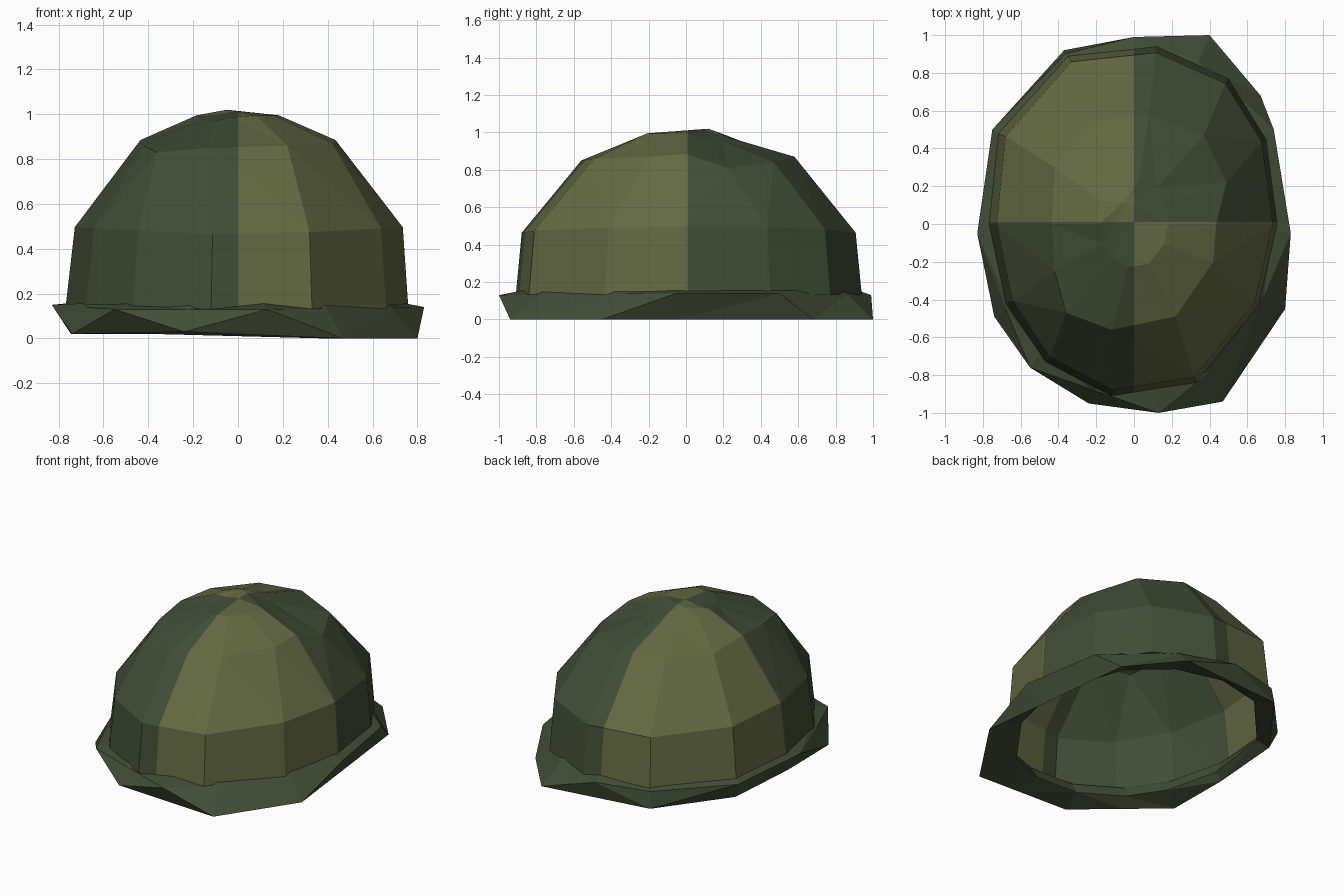
import bpy, bmesh, math
from mathutils import Vector

if "Cube" in bpy.data.objects:
    bpy.data.objects.remove(bpy.data.objects["Cube"])


def material(name, rgb):
    m = bpy.data.materials.new(name)
    m.diffuse_color = (*rgb, 1)
    m.use_nodes = True
    m.node_tree.nodes["Principled BSDF"].inputs["Base Color"].default_value = m.diffuse_color
    return m


dark = material("dark green", (0.054, 0.074, 0.037))
olive = material("olive", (0.126, 0.143, 0.056))

# Counter-clockwise outline of the shell base
BASE = [(0.76, 0.0), (0.70, 0.45), (0.50, 0.77), (0.12, 0.94), (-0.35, 0.89), (-0.72, 0.48),
        (-0.77, 0.0), (-0.68, -0.42), (-0.47, -0.73), (-0.12, -0.91), (0.33, -0.84), (0.66, -0.43)]
# Uneven shoulder ring of the shell
SHOULDER = [(0.435, 0.0, 0.885), (0.49, 0.22, 0.81), (0.37, 0.47, 0.84), (0.08, 0.58, 0.87),
            (-0.22, 0.54, 0.86), (-0.42, 0.30, 0.86), (-0.435, 0.0, 0.885), (-0.42, -0.25, 0.86),
            (-0.36, -0.47, 0.83), (-0.12, -0.56, 0.85), (0.22, -0.49, 0.86), (0.42, -0.2, 0.87)]
# Outer edge of the brim, zigzagging between raised and dipped points
EDGE = [(0.83, -0.05, 0.14), (0.74, 0.50, 0.14), (0.67, 0.68, 0.0), (0.40, 1.0, 0.0),
        (0.0, 0.99, 0.13), (-0.37, 0.92, 0.02), (-0.75, 0.50, 0.13), (-0.83, -0.05, 0.15),
        (-0.74, -0.49, 0.02), (-0.55, -0.76, 0.13), (-0.24, -0.95, 0.03), (0.13, -1.0, 0.13),
        (0.47, -0.94, 0.0), (0.80, -0.45, 0.0)]


def bridge(bm, a, b):
    for i in range(len(a)):
        j = (i + 1) % len(a)
        bm.faces.new((a[i], a[j], b[j], b[i]))


def finish(bm, name, mats):
    me = bpy.data.meshes.new(name)
    bm.to_mesh(me)
    bm.free()
    for m in mats:
        me.materials.append(m)
    ob = bpy.data.objects.new(name, me)
    bpy.context.collection.objects.link(ob)
    return ob


def hit(outline, p):
    """Point of an outline in the horizontal direction of p."""
    d = Vector(p[:2]).normalized()
    for i, a in enumerate(outline):
        a, b = Vector(a).to_3d(), Vector(outline[(i + 1) % len(outline)]).to_3d()
        e = (b - a).to_2d()
        den = d.cross(e)
        if abs(den) < 1e-9:
            continue
        t, u = a.to_2d().cross(e) / den, a.to_2d().cross(d) / den
        if t > 0 and -1e-6 <= u <= 1 + 1e-6:
            return a.lerp(b, u)
    return Vector((p[0] * 0.9, p[1] * 0.9, 0.08))


# Helmet shell: stacked faceted rings closed by an off-centre crown point
bm = bmesh.new()
levels = [[(x, y, 0.13) for x, y in BASE],
          [(x * (0.967 if x > 0 else 0.945), y * 0.965, 0.458 + 0.05 * abs(x)) for x, y in BASE],
          SHOULDER,
          [(x * 0.24, y * 0.25, 0.995 - 0.015 * max(y, 0) - 0.08 * max(x * y, 0)) for x, y in BASE]]
rings = [[bm.verts.new(co) for co in level] for level in levels]
for a, b in zip(rings, rings[1:]):
    bridge(bm, a, b)
crown = bm.verts.new((-0.05, 0.12, 1.02))
for i, v in enumerate(rings[-1]):
    bm.faces.new((v, rings[-1][(i + 1) % len(BASE)], crown))
bmesh.ops.triangulate(bm, faces=bm.faces[:])
# Cut into quarters and paint opposite quarters olive
for co, no in (((0, 0, 0), (1, 0, 0)), ((0, 0.01, 0), (0, 1, 0))):
    bmesh.ops.bisect_plane(bm, geom=bm.verts[:] + bm.edges[:] + bm.faces[:],
                           plane_co=co, plane_no=no)
for f in bm.faces:
    c = f.calc_center_median()
    f.material_index = int(c.x * (c.y - 0.01) < 0)
finish(bm, "helmet_shell", [dark, olive])

# Rolled brim: raised and dipped points joined by large facets
raised = [p for p in EDGE if p[2] > 0.08]
dipped = [p for p in EDGE if p[2] <= 0.08]


def chord(points, p, least):
    """Point on the facet edge between neighbours, kept clear of the shell."""
    c, b = hit(points, p), hit(BASE, p)
    if c.xy.length < b.xy.length * least:
        c.x, c.y = b.x * least, b.y * least
    return c


bm = bmesh.new()
inner_top, outer_top, outer_low, inner_low = [], [], [], []
for p in EDGE:
    b = hit(BASE, p)
    k = 0.89 if p[0] < 0 < p[1] else 0.925
    inner_top.append(bm.verts.new((b.x * 0.985, b.y * 0.985, 0.158)))
    inner_low.append(bm.verts.new((b.x * k, b.y * k, 0.07)))
    up = p[2] > 0.08
    outer_top.append(bm.verts.new(p if up else chord(raised, p, 1.02)))
    outer_low.append(bm.verts.new(chord(dipped, p, 0.98) if up else p))
loops = [inner_low, outer_low, outer_top, inner_top]
for k in (0, 2, 3):
    bridge(bm, loops[k], loops[(k + 1) % 4])
# Outer band split along the edge from each outline point to the next
n = len(EDGE)
for i in range(n):
    j = (i + 1) % n
    ui, uj = EDGE[i][2] > 0.08, EDGE[j][2] > 0.08
    li, lj, ti, tj = outer_low[i], outer_low[j], outer_top[i], outer_top[j]
    if ui and not uj:
        bm.faces.new((li, lj, ti))
        bm.faces.new((lj, tj, ti))
    else:
        bm.faces.new((li, lj, tj))
        bm.faces.new((li, tj, ti))
bmesh.ops.triangulate(bm, faces=bm.faces[:])
bmesh.ops.recalc_face_normals(bm, faces=bm.faces[:])
finish(bm, "rolled_brim", [dark])
